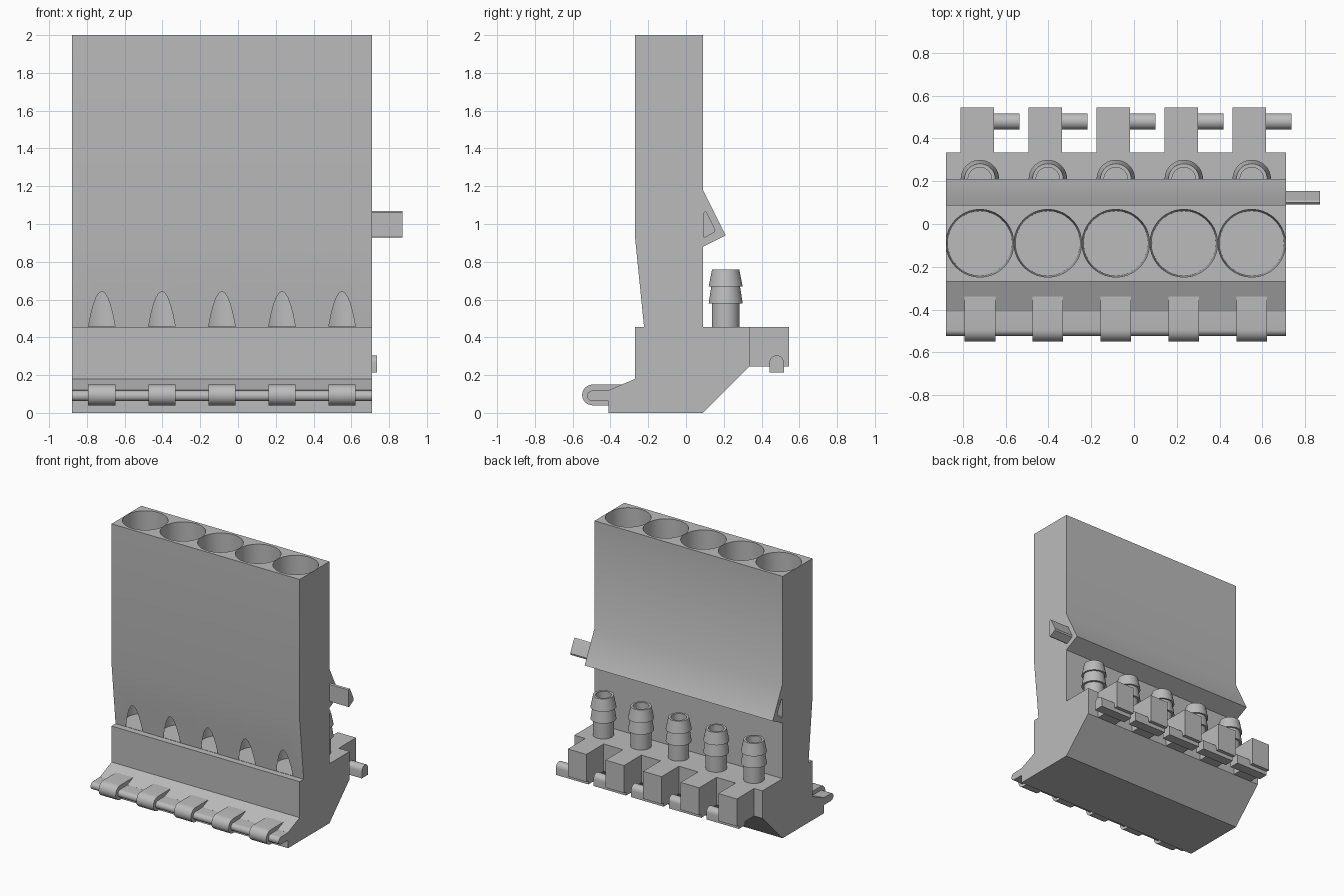
import bpy, bmesh, math
from math import pi, cos, sin
from mathutils import Vector, Matrix

if "Cube" in bpy.data.objects:
    bpy.data.objects.remove(bpy.data.objects["Cube"], do_unlink=True)

grey = bpy.data.materials.new("plastic_grey")
grey.use_nodes = True
grey.diffuse_color = (0.5, 0.5, 0.5, 1)
grey.node_tree.nodes["Principled BSDF"].inputs["Base Color"].default_value = (0.5, 0.5, 0.5, 1)

LEFT, RIGHT, PITCH = -0.88, 0.71, 0.318
CENTRES = [-0.085 + PITCH * (i - 2) for i in range(5)]


def smooth(mesh):
    mesh.shade_smooth()
    mesh.set_sharp_from_angle(angle=math.radians(30))


def finish(bm, name):
    """Turn a bmesh into a named grey object."""
    bmesh.ops.recalc_face_normals(bm, faces=bm.faces[:])
    mesh = bpy.data.meshes.new(name)
    bm.to_mesh(mesh)
    bm.free()
    mesh.materials.append(grey)
    smooth(mesh)
    obj = bpy.data.objects.new(name, mesh)
    bpy.context.scene.collection.objects.link(obj)
    return obj


def extrude_x(name, profile, x0, x1):
    """Sweep a (y, z) outline from x0 to x1."""
    bm = bmesh.new()
    face = bm.faces.new([bm.verts.new((x0, y, z)) for y, z in profile])
    new = bmesh.ops.extrude_face_region(bm, geom=[face])["geom"]
    bmesh.ops.translate(bm, vec=(x1 - x0, 0, 0),
                        verts=[v for v in new if isinstance(v, bmesh.types.BMVert)])
    return finish(bm, name)


def lathe(name, profile, x, y, steps=40):
    """Spin a closed (radius, z) outline about a vertical axis."""
    bm = bmesh.new()
    verts = [bm.verts.new((r, 0, z)) for r, z in profile]
    edges = [bm.edges.new((a, b)) for a, b in zip(verts, verts[1:] + verts[:1])]
    bmesh.ops.spin(bm, geom=verts + edges, cent=(0, 0, 0), axis=(0, 0, 1),
                   angle=2 * pi, steps=steps)
    bmesh.ops.remove_doubles(bm, verts=bm.verts[:], dist=0.0001)
    bmesh.ops.translate(bm, vec=(x, y, 0), verts=bm.verts[:])
    return finish(bm, name)


def arc(cy, cz, r, start, end, n=12):
    return [(cy + r * cos(start + (end - start) * i / n),
             cz + r * sin(start + (end - start) * i / n)) for i in range(n + 1)]


# Main housing with back wedge, front ledge and sloped base
body = extrude_x("housing", [
    (-0.27, 2), (0.09, 2), (0.09, 1.18), (0.21, 0.94), (0.09, 0.88),
    (0.09, 0.455), (0.335, 0.455), (0.335, 0.245), (0.09, 0), (-0.41, 0),
    (-0.41, 0.12), (-0.27, 0.18), (-0.27, 0.455), (-0.222, 0.455),
    (-0.27, 0.93)], LEFT, RIGHT)

# Cutters: tapered bores that break through the sloped front, and a key socket
KEY = [(0.092, 0.93), (0.092, 1.06), (0.1, 1.068), (0.11, 1.062),
       (0.155, 0.97), (0.152, 0.957), (0.1, 0.928)]
cutters = [extrude_x("socket_cutter", KEY, LEFT - 0.05, LEFT + 0.17)]
for x in CENTRES:
    bm = bmesh.new()
    bmesh.ops.create_cone(bm, cap_ends=True, segments=64, radius1=0.15,
                          radius2=0.158, depth=1.544,
                          matrix=Matrix.Translation((x, -0.09, 1.229)))
    cutters.append(finish(bm, "bore_cutter"))
for cutter in cutters:
    cutter.hide_render = True
    mod = body.modifiers.new("cut", "BOOLEAN")
    mod.operation = "DIFFERENCE"
    mod.solver = "EXACT"
    mod.object = cutter
bpy.context.view_layer.update()
cut = bpy.data.meshes.new_from_object(
    body.evaluated_get(bpy.context.evaluated_depsgraph_get()))
body.modifiers.clear()
body.data = cut
smooth(cut)
for cutter in cutters:
    bpy.data.objects.remove(cutter, do_unlink=True)

# Alignment key on the left end
extrude_x("alignment_key", KEY, RIGHT - 0.01, 0.87)

# Rounded rail along the front foot
extrude_x("front_rail", [(-0.4, 0.12)] + arc(-0.495, 0.09, 0.028, pi / 2, 1.5 * pi)
          + [(-0.4, 0.062)], LEFT, RIGHT)

HOOK = [(-0.34, 0.15)] + arc(-0.495, 0.095, 0.055, pi / 2, 1.5 * pi) + [(-0.4, 0.04)]
BLOCK = [(0.32, 0.245), (0.545, 0.245), (0.545, 0.455), (0.32, 0.455)]
PIN = [(0.442, 0.215), (0.518, 0.215)] + arc(0.48, 0.267, 0.038, 0, pi)
BARB = [(0.073, 0.45), (0.073, 0.58), (0.09, 0.58), (0.076, 0.67),
        (0.09, 0.67), (0.072, 0.76), (0.055, 0.76), (0.055, 0.45)]

# Repeated fittings, one set per bore
for i, x in enumerate(CENTRES, 1):
    extrude_x(f"front_hook_{i}", HOOK, x - 0.072, x + 0.072)
    extrude_x(f"rear_block_{i}", BLOCK, x - 0.09, x + 0.066)
    extrude_x(f"rear_pin_{i}", PIN, x - 0.088, x + 0.186)
    lathe(f"barbed_nozzle_{i}", BARB, x, 0.21)
